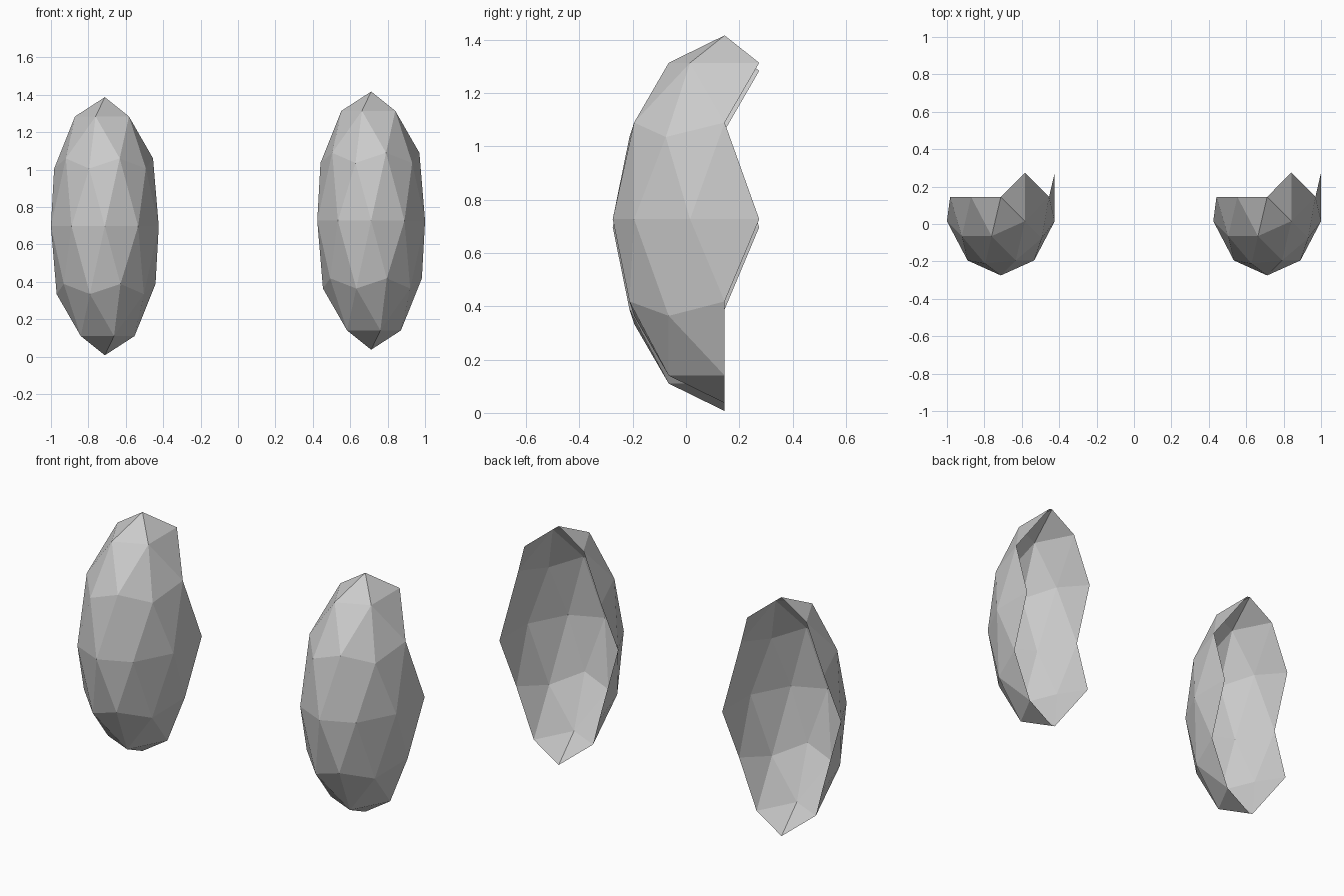
import bpy, bmesh, math
from mathutils import Matrix, Vector

cube = bpy.data.objects.get("Cube")
if cube:
    bpy.data.objects.remove(cube, do_unlink=True)

grey = bpy.data.materials.new("light grey")
grey.use_nodes = True
grey.diffuse_color = (0.6, 0.6, 0.6, 1)
grey.node_tree.nodes["Principled BSDF"].inputs["Base Color"].default_value = grey.diffuse_color


def half_shell(name, centre):
    """Open front half of a low-poly ellipsoid."""
    bm = bmesh.new()
    bmesh.ops.create_icosphere(bm, subdivisions=2, radius=1,
                               matrix=Matrix.Rotation(math.pi, 4, "Z"))

    # Cut away the back; faces astride the middle stay on the +x side only
    def is_back(face):
        c = face.calc_center_median()
        return c.y > (0.01 if c.x > 0 else -0.01)

    back = [f for f in bm.faces if is_back(f)]
    bmesh.ops.delete(bm, geom=back, context="FACES")
    bmesh.ops.scale(bm, verts=bm.verts, vec=Vector((0.303, 0.42, 0.69)))
    mesh = bpy.data.meshes.new(name)
    bm.to_mesh(mesh)
    bm.free()
    mesh.materials.append(grey)
    shell = bpy.data.objects.new(name, mesh)
    shell.location = centre
    bpy.context.collection.objects.link(shell)


# The pair, with the left one slightly higher
half_shell("left_shell", (0.712, 0.145, 0.727))
half_shell("right_shell", (-0.712, 0.145, 0.697))
